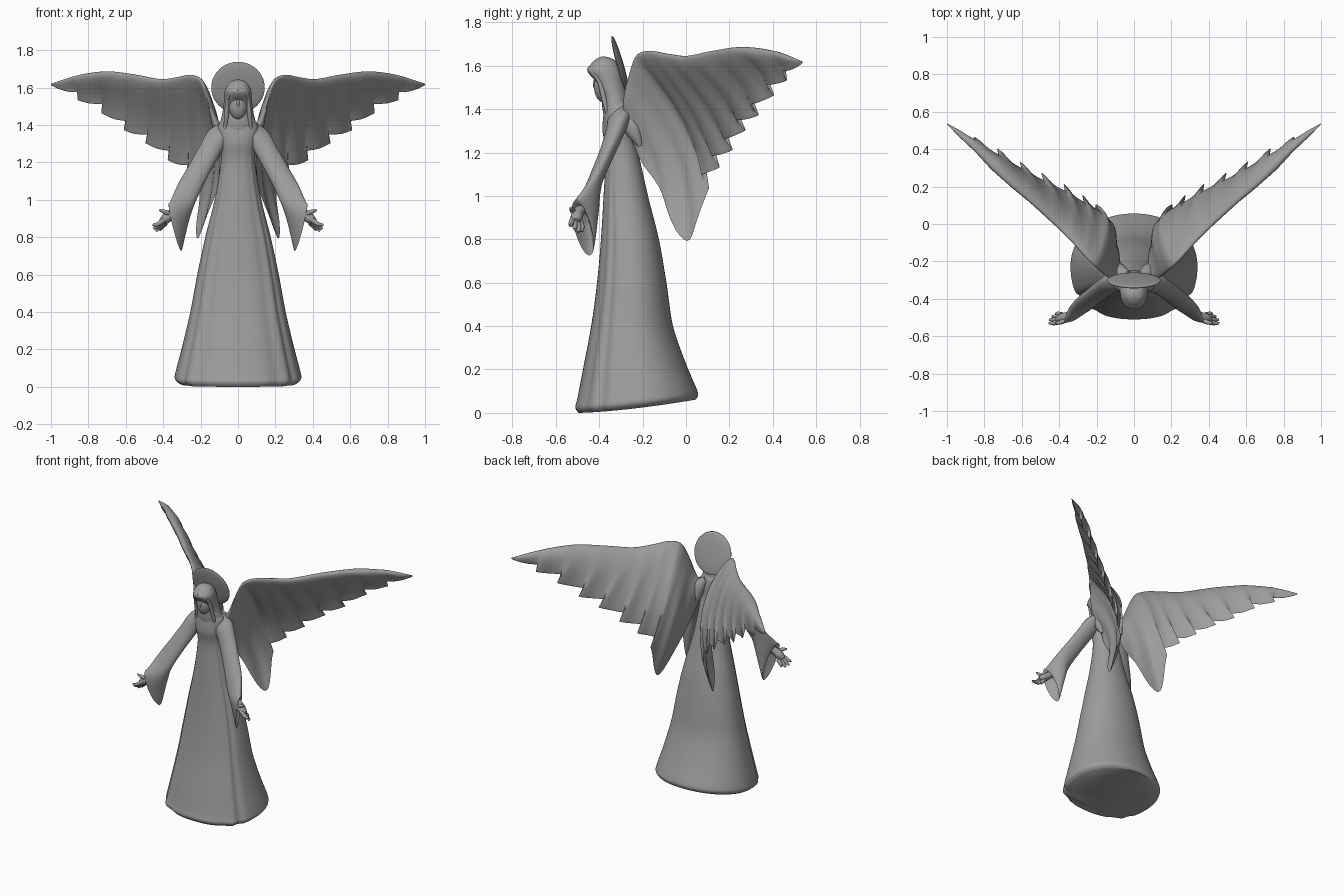
import bpy, bmesh, math
from mathutils import Vector

cube = bpy.data.objects.get("Cube")
if cube:
    bpy.data.objects.remove(cube, do_unlink=True)

stone = bpy.data.materials.new("grey stone")
stone.use_nodes = True
grey = (0.33, 0.335, 0.335, 1)
stone.diffuse_color = grey
stone.node_tree.nodes["Principled BSDF"].inputs["Base Color"].default_value = grey
TAU = math.tau


def spline(pts, steps):
    """Resample control tuples along a smooth curve through them."""
    out = []
    for i in range(len(pts) - 1):
        a, b, c, d = (Vector(pts[min(max(i + k, 0), len(pts) - 1)]) for k in (-1, 0, 1, 2))
        for j in range(steps):
            t = j / steps
            out.append(b + (c - a) * t / 2 + (a * 2 - b * 5 + c * 4 - d) * t * t / 2
                       + (b * 3 - a - c * 3 + d) * t ** 3 / 2)
    return out + [Vector(pts[-1])]


def loft(name, rings, angle=50):
    """Skin closed rings of points and cap both ends."""
    bm = bmesh.new()
    loops = [[bm.verts.new(p) for p in ring] for ring in rings]
    n = len(loops[0])
    for a, b in zip(loops, loops[1:]):
        for i in range(n):
            bm.faces.new((a[i], a[(i + 1) % n], b[(i + 1) % n], b[i]))
    bm.faces.new(loops[0])
    bm.faces.new(loops[-1])
    bmesh.ops.recalc_face_normals(bm, faces=bm.faces)
    mesh = bpy.data.meshes.new(name)
    bm.to_mesh(mesh)
    bm.free()
    obj = bpy.data.objects.new(name, mesh)
    bpy.context.collection.objects.link(obj)
    finish(obj, angle)


def finish(obj, angle=50):
    obj.data.materials.append(stone)
    bpy.ops.object.select_all(action="DESELECT")
    obj.select_set(True)
    bpy.context.view_layer.objects.active = obj
    bpy.ops.object.shade_smooth_by_angle(angle=math.radians(angle))


def ball(name, centre, scale, tilt=0):
    bpy.ops.mesh.primitive_uv_sphere_add(segments=40, ring_count=20, location=centre,
                                         rotation=(math.radians(tilt), 0, 0))
    obj = bpy.context.object
    obj.name = name
    obj.scale = scale
    finish(obj)


def tube(name, pts, side, n=12):
    """Round tapered limb through (x, y, z, radius) points."""
    path = spline(pts, 5)
    rings = []
    for i, p in enumerate(path):
        d = (path[min(i + 1, len(path) - 1)] - path[max(i - 1, 0)]).xyz.normalized()
        u = d.cross(Vector((0, 1, 0.2))).normalized()
        v = d.cross(u)
        ring = [p.xyz + (u * math.cos(TAU * k / n) + v * math.sin(TAU * k / n)) * p.w
                for k in range(n)]
        rings.append([(q.x * side, q.y, q.z) for q in ring])
    loft(name, rings)


def bump(value, centre, width):
    return math.exp(-((value - centre) / width) ** 2)


def power(value, exponent):
    return math.copysign(abs(value) ** exponent, value)


# Gown: levels are height, half width, front, back
levels = [(0, .315, -.495, .045), (.025, .338, -.51, .056), (.07, .332, -.5, .045),
          (.2, .3, -.475, 0), (.4, .255, -.437, -.06), (.6, .218, -.41, -.09),
          (.8, .175, -.392, -.125), (1, .125, -.38, -.175), (1.2, .092, -.37, -.22),
          (1.3, .095, -.385, -.245), (1.38, .11, -.38, -.25), (1.43, .085, -.375, -.26),
          (1.47, .045, -.36, -.29)]
rings = []
for z, rx, front, back in spline(levels, 5):
    ring = []
    fade = min(1, max(0, (1.35 - z) / .5))
    for k in range(128):
        a = TAU * k / 128 - math.pi
        deg = math.degrees(abs(a))
        r = 1 + fade * (.025 * bump(deg, 47, 7) - .03 * bump(deg, 57, 5)
                        + .008 * bump(deg, 66, 7) - .02 * bump(deg, 35, 7))
        square = .86 if deg < 90 else .95
        x = rx * r * power(math.sin(a), square)
        y = (front + back) / 2 - (back - front) / 2 * r * power(math.cos(a), square)
        lift = .062 * max(0, (y + .5) / .55) ** 1.5 * max(0, 1 - z / .4)
        ring.append((x, y, z + lift))
    rings.append(ring)
loft("gown", rings)

# Hood with a shallow opening for the face
levels = [(1.34, .07, -.375, -.26), (1.4, .095, -.385, -.262), (1.46, .084, -.395, -.27),
          (1.52, .076, -.425, -.285), (1.575, .072, -.456, -.295), (1.605, .062, -.44, -.31),
          (1.63, .042, -.415, -.335), (1.642, .012, -.39, -.37)]
rings = []
for z, rx, front, back in spline(levels, 6):
    ring = []
    for k in range(64):
        a = TAU * k / 64 - math.pi
        x = rx * math.sin(a)
        y = (front + back) / 2 - (back - front) / 2 * math.cos(a)
        if abs(a) < 1.4:
            y += .026 * bump(x, 0, .04) * bump(z, 1.5, .045)
        ring.append((x, y, z))
    rings.append(ring)
loft("hood", rings)

# Face and halo
ball("face", (0, -.378, 1.505), (.05, .046, .075))
ball("nose", (0, -.42, 1.515), (.008, .009, .022))
ball("halo", (0, -.302, 1.6), (.143, .143, .016), 106)

# Wings: matching leading and trailing edge points, root to tip
leading = [(.08, -.28, 1.38), (.13, -.285, 1.45), (.165, -.262, 1.56), (.2, -.23, 1.645),
           (.255, -.175, 1.668), (.33, -.09, 1.655), (.42, 0, 1.645), (.55, .12, 1.668),
           (.7, .25, 1.685), (.85, .4, 1.667), (1, .535, 1.62)]
trailing = [(.08, -.25, 1.24), (.12, -.13, 1.04), (.22, 0, .79), (.21, .1, 1.03),
            (.28, .15, 1.13), (.38, .21, 1.21), (.5, .27, 1.3), (.615, .33, 1.37),
            (.735, .4, 1.46), (.86, .46, 1.53), (1, .535, 1.612)]
STEPS = 8
back_dir = Vector((-.6, .72, .33)).normalized()
span_dir = Vector((.75, .6, .25))


def wing_rings(side):
    rings = []
    for i, (lead, trail) in enumerate(zip(spline(leading, STEPS), spline(trailing, STEPS))):
        f = ((i - 1) % STEPS + 1) / STEPS
        chord = (trail - lead).length
        feathered = i > 3 * STEPS
        notch = min(.38, .065 / chord) * (1 - f) ** 1.2 if feathered else 0
        sweep = min(.025, .2 * chord) * (1 - f) if feathered else 0
        thick = min(.04, .17 * chord)
        cup = .22 + .38 * bump(i / STEPS, 2, 1.3)
        ring = []
        for k in range(40):
            a = TAU * k / 40
            v = (1 - math.cos(a)) / 2
            off = math.sin(a) * (thick * (1 - v) ** 1.1 + min(.007, .1 * chord))
            off += cup * chord * v * (1 - v)
            off += min(.007, .04 * chord) * math.cos(TAU * f) * v
            p = lead.lerp(trail, v * (1 - notch)) + back_dir * off - span_dir * sweep * v ** 3
            ring.append((p.x * side, p.y, p.z))
        rings.append(ring)
    return rings


# Sleeve sections: centre, half height axis, half depth axis
sleeve = [(.06, -.31, 1.375, .03, 0, .035, 0, .05, .02),
          (.115, -.315, 1.325, .045, 0, .037, 0, .055, .03),
          (.165, -.345, 1.24, .046, 0, .033, 0, .052, .033),
          (.22, -.388, 1.14, .047, 0, .033, 0, .048, .033),
          (.272, -.43, 1.04, .048, 0, .042, 0, .046, .03),
          (.31, -.46, .945, .05, -.03, .05, 0, .05, .015),
          (.335, -.474, .855, .034, -.03, .125, -.012, .042, 0),
          (.325, -.472, .87, .026, -.024, .09, -.01, .03, 0),
          (.315, -.468, .91, .016, -.012, .04, -.005, .015, 0)]

# Finger tips as x, y, z
tips = [(.456, -.53, .865), (.453, -.512, .845), (.438, -.495, .832), (.418, -.48, .835)]

for side, label in ((1, "left"), (-1, "right")):
    loft(label + "_wing", wing_rings(side), 70)
    tube(label + "_wing_root", [(.03, -.27, 1.42, .02), (.07, -.262, 1.37, .042),
                                (.09, -.24, 1.3, .038), (.1, -.21, 1.23, .01)], side, 20)
    rings = []
    for s in spline(sleeve, 5):
        c, up, deep = Vector(s[:3]), Vector(s[3:6]), Vector(s[6:])
        ring = [c + up * math.cos(TAU * k / 32) + deep * math.sin(TAU * k / 32) for k in range(32)]
        rings.append([(p.x * side, p.y, p.z) for p in ring])
    loft(label + "_sleeve", rings, 60)
    # Hood edge that frames the face and falls to the chest
    tube(label + "_hood_edge", [(.07, -.36, 1.37, .008), (.062, -.378, 1.45, .012),
                                (.055, -.4, 1.53, .011), (.038, -.434, 1.575, .01),
                                (0, -.447, 1.588, .008)], side)
    # Open hand
    tube(label + "_palm", [(.32, -.475, .945, .022), (.355, -.495, .925, .025),
                           (.385, -.505, .9, .028), (.41, -.508, .882, .017)], side)
    tube(label + "_thumb", [(.36, -.51, .92, .013), (.39, -.525, .935, .012),
                            (.42, -.53, .945, .006)], side)
    for n, (x, y, z) in enumerate(tips):
        knuckle = (.385, -.52 + .012 * n, .9 - .008 * n, .013)
        bend = ((x + .385) / 2 + .006, y, (z + .9) / 2 - .012, .012)
        tube(f"{label}_finger_{n + 1}", [knuckle, bend, (x, y, z, .006)], side)
